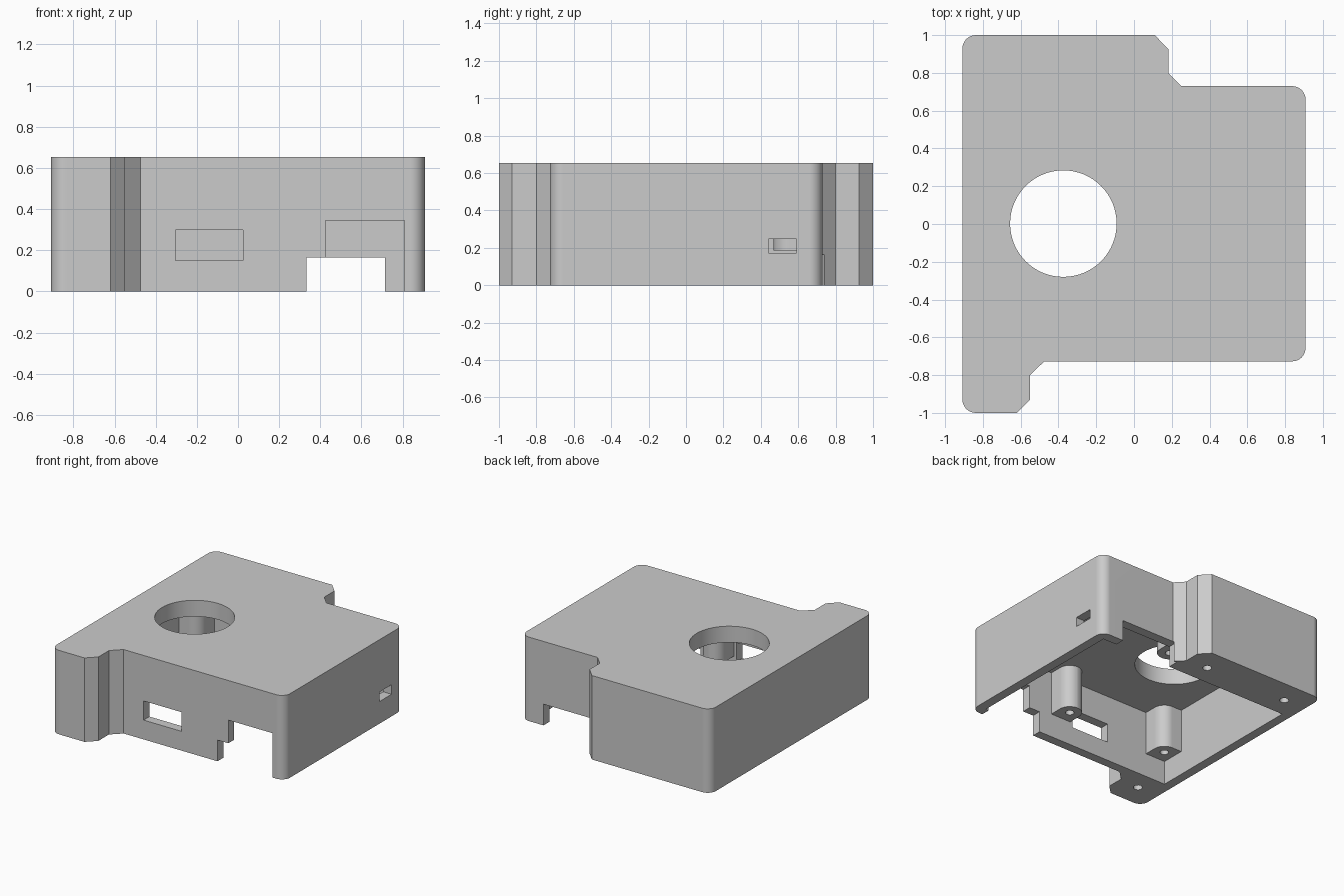
import bpy, bmesh, math
from mathutils import Vector

cube = bpy.data.objects.get("Cube")
if cube:
    bpy.data.objects.remove(cube, do_unlink=True)

grey = bpy.data.materials.new("light grey plastic")
grey.use_nodes = True
grey.diffuse_color = (0.6, 0.6, 0.6, 1)
grey.node_tree.nodes["Principled BSDF"].inputs["Base Color"].default_value = (0.6, 0.6, 0.6, 1)


def rounded(points, steps=8):
    """Outline from (x, y) or (x, y, radius) for rounded right-angle corners."""
    out = []
    for i, p in enumerate(points):
        here = Vector(p[:2])
        if len(p) == 2:
            out.append(here)
            continue
        r = p[2]
        to_prev = (Vector(points[i - 1][:2]) - here).normalized()
        to_next = (Vector(points[(i + 1) % len(points)][:2]) - here).normalized()
        centre = here + r * (to_prev + to_next)
        for k in range(steps + 1):
            a = math.pi / 2 * k / steps
            out.append(centre - r * (to_next * math.cos(a) + to_prev * math.sin(a)))
    return out


def prism(name, outline, z0, z1):
    bm = bmesh.new()
    face = bm.faces.new([bm.verts.new((x, y, z0)) for x, y in outline])
    top = bmesh.ops.extrude_face_region(bm, geom=[face])["geom"]
    bmesh.ops.translate(bm, vec=(0, 0, z1 - z0),
                        verts=[v for v in top if isinstance(v, bmesh.types.BMVert)])
    bmesh.ops.recalc_face_normals(bm, faces=bm.faces)
    mesh = bpy.data.meshes.new(name)
    bm.to_mesh(mesh)
    bm.free()
    mesh.materials.append(grey)
    obj = bpy.data.objects.new(name, mesh)
    bpy.context.collection.objects.link(obj)
    return obj


def box(name, x0, x1, y0, y1, z0, z1):
    return prism(name, [(x0, y0), (x1, y0), (x1, y1), (x0, y1)], z0, z1)


def cylinder(name, x, y, r, z0, z1, sides):
    turn = 2 * math.pi / sides
    return prism(name, [(x + r * math.cos(turn * i), y + r * math.sin(turn * i))
                        for i in range(sides)], z0, z1)


def activate(obj):
    bpy.ops.object.select_all(action='DESELECT')
    obj.select_set(True)
    bpy.context.view_layer.objects.active = obj


def cut(obj, cutter):
    cutter.hide_render = True
    activate(obj)
    mod = obj.modifiers.new("cut", 'BOOLEAN')
    mod.operation = 'DIFFERENCE'
    mod.solver = 'EXACT'
    mod.object = cutter
    bpy.ops.object.modifier_apply(modifier=mod.name)
    bpy.data.objects.remove(cutter, do_unlink=True)


def smooth(obj):
    """Smooth the fillets while keeping the large walls evenly flat."""
    activate(obj)
    bpy.ops.object.shade_smooth_by_angle(angle=math.radians(30))
    weighted = obj.modifiers.new("flat walls", 'WEIGHTED_NORMAL')
    weighted.keep_sharp = True


HEIGHT, CEILING = 0.653, 0.527
INNER_LEFT, INNER_RIGHT, INNER_Y = 0.835, -0.835, 0.655

# Outer shell with a chamfered mounting ear at the front and back
shell = prism("shell", rounded([
    (-0.908, -1, 0.07), (-0.62, -1), (-0.55, -0.93), (-0.55, -0.80), (-0.475, -0.727),
    (0.908, -0.727, 0.07), (0.908, 0.73, 0.07), (0.25, 0.73), (0.182, 0.80),
    (0.182, 0.925), (0.11, 1), (-0.908, 1, 0.07)]), 0, HEIGHT)

# Hollow, open at the bottom
cut(shell, box("cavity", INNER_RIGHT, INNER_LEFT, -INNER_Y, INNER_Y, -0.1, CEILING))
# Fan opening in the lid
cut(shell, cylinder("fan_hole", -0.374, 0.002, 0.282, 0.45, 0.8, 64))
# Wall openings: front slot, stepped front notch, back notch, side slot
cut(shell, box("front_slot", -0.303, 0.025, -0.9, -0.6, 0.15, 0.299))
cut(shell, box("front_notch_tall", 0.426, 0.808, -0.9, -0.6, -0.1, 0.345))
cut(shell, box("front_notch_low", 0.333, 0.6, -0.91, -0.59, -0.12, 0.165))
cut(shell, box("back_notch", 0.22, 0.715, 0.6, 0.737, -0.1, 0.165))
cut(shell, box("side_slot", 0.8, 1.0, 0.44, 0.59, 0.172, 0.246))
# Screw holes in the ears
for x, y in [(-0.72, -0.815), (-0.72, 0.815), (0.0, 0.815)]:
    cut(shell, cylinder("ear_screw_hole", x, y, 0.033, -0.1, 0.3, 20))
smooth(shell)

# Board posts hang from the lid and merge into the walls
POST_Z, R, POST_Y = 0.187, 0.088, 0.556
for side, sign in (("front", -1), ("back", 1)):
    wall_y, tip_y, y = sign * (INNER_Y + 0.02), sign * (POST_Y - R), sign * POST_Y
    for name, x in (("right", -0.75), ("left", 0.135)):
        if name == "right":
            pts = [(INNER_RIGHT - 0.02, wall_y), (x + R, wall_y),
                   (x + R, tip_y, R), (INNER_RIGHT - 0.02, tip_y)]
        else:
            pts = [(x - R, wall_y), (x + R, wall_y), (x + R, tip_y, R), (x - R, tip_y, R)]
        post = prism(f"{side}_{name}_post", rounded(pts), POST_Z, CEILING + 0.02)
        cut(post, cylinder("post_hole", x, y, 0.031, 0.1, 0.45, 20))
        smooth(post)
